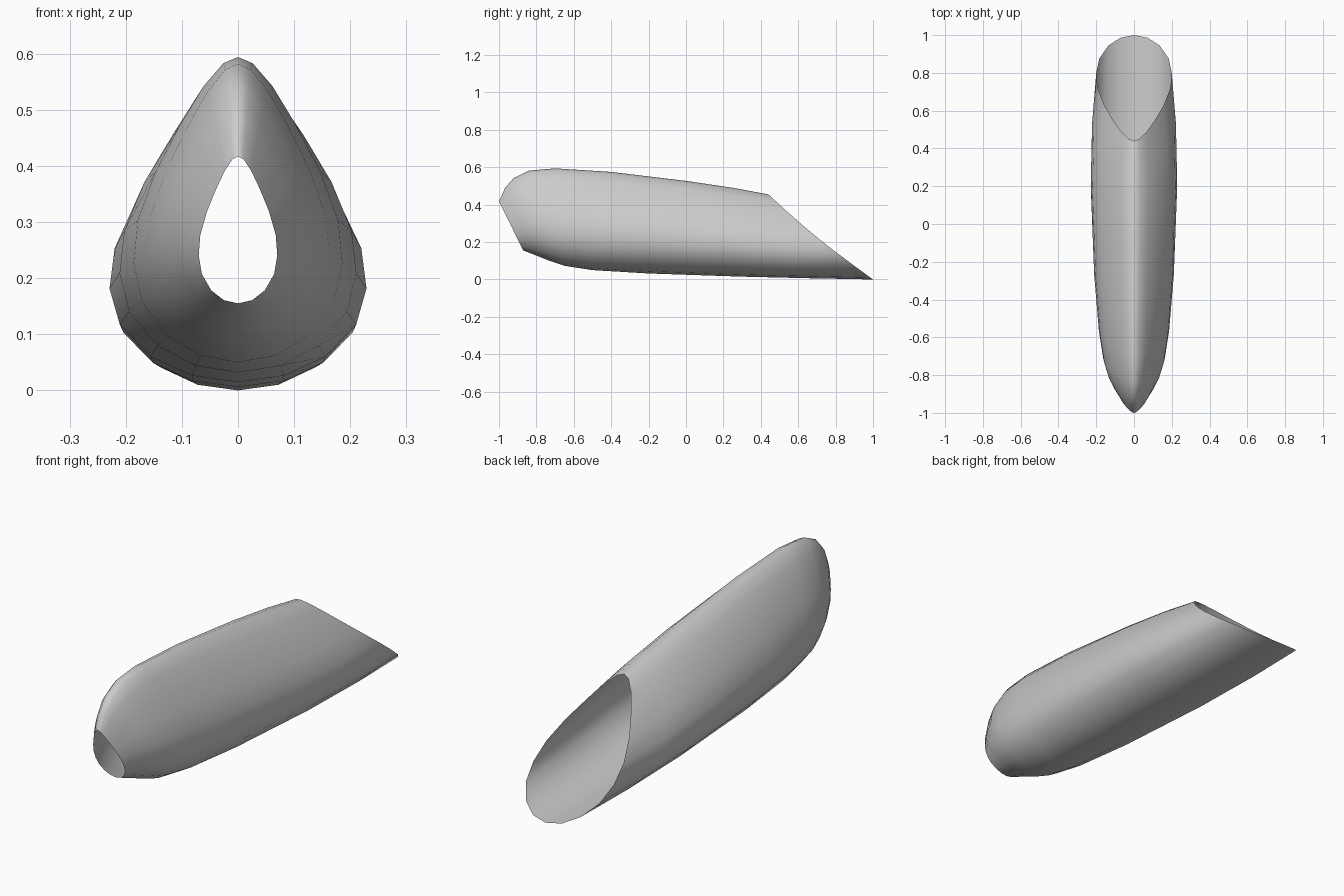
import bpy, bmesh, math

if "Cube" in bpy.data.objects:
    bpy.data.objects.remove(bpy.data.objects["Cube"])

# Half of the teardrop cross-section: (width fraction, height fraction), bottom to top
HALF = [(0, 0), (.36, .022), (.68, .088), (.92, .2), (1, .325), (.96, .465),
        (.79, .625), (.555, .778), (.33, .905), (.14, .98), (0, 1)]
SECTION = HALF + [(-u, v) for u, v in HALF[-2:0:-1]]

# Slanted rings from front to back: bottom y, bottom z, top y, top z, half width
RINGS = [(-.87, .155, -1, .417, .07),
         (-.80, .128, -.967, .49, .105),
         (-.73, .100, -.92, .543, .137),
         (-.65, .073, -.84, .582, .163),
         (-.50, .050, -.70, .594, .186),
         (-.20, .032, -.40, .575, .211),
         (.30, .015, 0, .527, .229),
         (.68, .006, .25, .490, .222),
         (1, 0, .44, .455, .2)]

# Open hollow shell lofted through the rings
bm = bmesh.new()
loops = []
for i, (by, bz, ty, tz, w) in enumerate(RINGS):
    sag = .022 * max(0, i - 6) / 2  # slightly hollow rear cut
    loops.append([bm.verts.new((u * w,
                                by + (ty - by) * v - sag * math.sin(math.pi * v),
                                bz + (tz - bz) * v)) for u, v in SECTION])
n = len(SECTION)
for a, b in zip(loops, loops[1:]):
    for k in range(n):
        j = (k + 1) % n
        bm.faces.new((a[k], a[j], b[j], b[k]))
bmesh.ops.recalc_face_normals(bm, faces=bm.faces)
# make sure the sides point outward
bm.faces.ensure_lookup_table()
if sum(f.normal.x * f.calc_center_median().x for f in bm.faces) < 0:
    bmesh.ops.reverse_faces(bm, faces=bm.faces)

mesh = bpy.data.meshes.new("teardrop_shell")
bm.to_mesh(mesh)
bm.free()
mesh.shade_smooth()
shell = bpy.data.objects.new("teardrop_shell", mesh)
bpy.context.collection.objects.link(shell)
